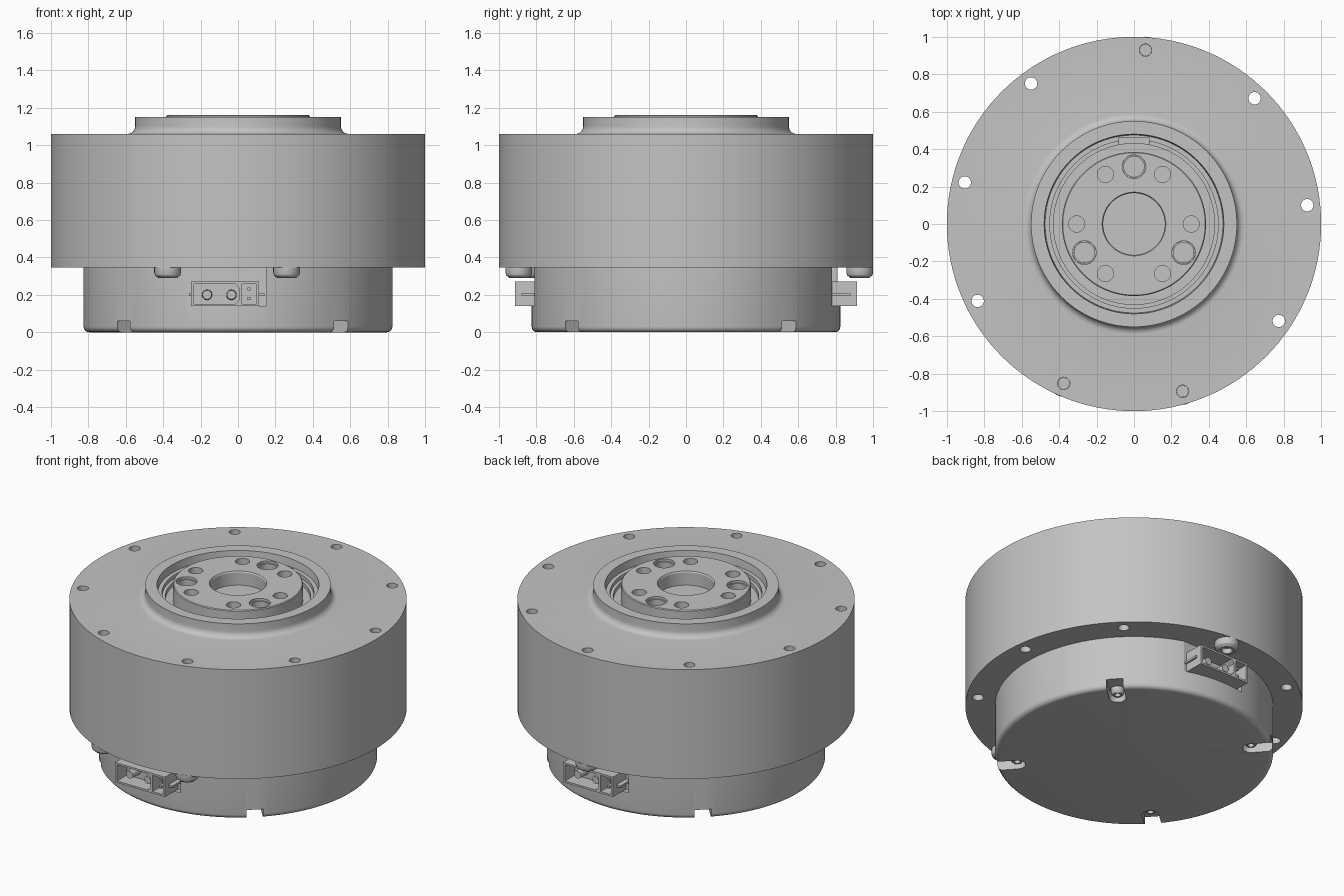
import bpy, bmesh
from math import pi, sin, cos, radians
from mathutils import Matrix, Vector

if "Cube" in bpy.data.objects:
    bpy.data.objects.remove(bpy.data.objects["Cube"])

metal = bpy.data.materials.new("brushed grey metal")
metal.use_nodes = True
grey = (0.55, 0.55, 0.55, 1)
metal.diffuse_color = grey
metal.node_tree.nodes["Principled BSDF"].inputs["Base Color"].default_value = grey


def finish(bm, name, smooth=True):
    """Turn a bmesh into a named object."""
    bmesh.ops.recalc_face_normals(bm, faces=bm.faces)
    mesh = bpy.data.meshes.new(name)
    bm.to_mesh(mesh)
    bm.free()
    mesh.materials.append(metal)
    obj = bpy.data.objects.new(name, mesh)
    bpy.context.collection.objects.link(obj)
    if smooth:
        smooth_off(obj)
    return obj


def smooth_off(obj):
    bpy.ops.object.select_all(action='DESELECT')
    obj.select_set(True)
    bpy.context.view_layer.objects.active = obj
    bpy.ops.object.shade_smooth_by_angle(angle=radians(30))


def lathe(bm, profile, steps=128, at=(0, 0)):
    """Revolve a profile of (radius, z) that starts and ends on the axis."""
    rings = []
    for r, z in profile:
        if r == 0:
            rings.append([bm.verts.new((at[0], at[1], z))] * steps)
        else:
            rings.append([bm.verts.new((at[0] + r * cos(2 * pi * i / steps),
                                        at[1] + r * sin(2 * pi * i / steps), z)) for i in range(steps)])
    for a, b in zip(rings, rings[1:]):
        for i in range(steps):
            j = (i + 1) % steps
            bm.faces.new(list(dict.fromkeys((a[i], a[j], b[j], b[i]))))


def rod(bm, r, z0, z1, at, steps=32):
    """Upright cylinder."""
    bmesh.ops.create_cone(bm, cap_ends=True, segments=steps, radius1=r, radius2=r, depth=z1 - z0,
                          matrix=Matrix.Translation((at[0], at[1], (z0 + z1) / 2)))


def box(bm, lo, hi, turn=Matrix()):
    lo, hi = Vector(lo), Vector(hi)
    place = turn @ Matrix.Translation((lo + hi) / 2) @ Matrix.Diagonal((*(hi - lo), 1))
    bmesh.ops.create_cube(bm, size=1, matrix=place)


def prism(bm, outline, y0, y1, turn=Matrix()):
    """Extrude an outline of (x, z) along y."""
    a, b = ([bm.verts.new(turn @ Vector((x, y, z))) for x, z in outline] for y in (y0, y1))
    bm.faces.new(a)
    bm.faces.new(b)
    for i in range(len(a)):
        j = (i + 1) % len(a)
        bm.faces.new((a[i], a[j], b[j], b[i]))


def carve(obj, cut_bm):
    """Subtract the cutter from the object and drop the cutter."""
    cutter = finish(cut_bm, "cutter", False)
    cutter.hide_render = True
    mod = obj.modifiers.new("cut", 'BOOLEAN')
    mod.operation, mod.solver, mod.object = 'DIFFERENCE', 'EXACT', cutter
    bpy.context.view_layer.objects.active = obj
    bpy.ops.object.modifier_apply(modifier=mod.name)
    bpy.data.objects.remove(cutter)
    smooth_off(obj)


def polar(r, degrees):
    return r * cos(radians(degrees)), r * sin(radians(degrees))


def arc(cx, cz, r, start, end, n=6):
    """Profile points along a fillet."""
    return [(cx + r * cos(radians(start + (end - start) * i / n)),
             cz + r * sin(radians(start + (end - start) * i / n))) for i in range(n + 1)]


half_turns = [Matrix(), Matrix.Rotation(pi, 4, 'Z')]

# Main housing with raised collar and stepped seal recess
bm = bmesh.new()
lathe(bm, [(0, 0.345), (1, 0.345), (1, 1.06)] + arc(0.59, 1.1, 0.04, 270, 180) +
      [(0.55, 1.15), (0.48, 1.15), (0.475, 1.1), (0.45, 1.1), (0.45, 1.075),
       (0.43, 1.075), (0.43, 1.05), (0, 1.05)])
housing = finish(bm, "main_housing")

# Nine flange holes and the key notch in the recess
bm = bmesh.new()
for k in range(9):
    rod(bm, 0.033, 0.2, 1.2, polar(0.931, 6.2 + 40 * k))
box(bm, (-0.08, 0.40, 1.06), (0.08, 0.462, 1.2))
carve(housing, bm)

# Rear cover with rounded lower edge
bm = bmesh.new()
lathe(bm, [(0, 0)] + arc(0.795, 0.03, 0.03, 270, 360) + [(0.825, 0.35), (0, 0.35)])
cover = finish(bm, "rear_cover")

# Flat pockets behind the connectors
bm = bmesh.new()
for turn in half_turns:
    box(bm, (-0.27, -1, 0.14), (0.152, -0.78, 0.4), turn)
carve(cover, bm)

# Four screw slots in the lower edge, each with a rounded inner end
slot_angles = [42 + 90 * k for k in range(4)]
for angle in slot_angles:
    turn = Matrix.Rotation(radians(angle), 4, 'Z')
    w = 0.05
    bm = bmesh.new()
    ends = [(0.9, -w), (0.9, w)] + arc(0.70, 0, w, 90, 270, 10)
    low, high = ([bm.verts.new(turn @ Vector((x, y, z))) for x, y in ends] for z in (-0.1, 0.06))
    bm.faces.new(low)
    bm.faces.new(high)
    for i in range(len(low)):
        j = (i + 1) % len(low)
        bm.faces.new((low[i], low[j], high[j], high[i]))
    carve(cover, bm)


def socket_screw(name, at, r, bottom, seat, shank_top):
    """Domed cap screw, head down, with a hexagon socket."""
    bm = bmesh.new()
    h = seat - bottom
    lathe(bm, [(0, bottom + h * 0.6), (r * 0.45, bottom + h * 0.6), (r * 0.45, bottom),
               (r * 0.7, bottom), (r * 0.93, bottom + h * 0.25), (r, bottom + h * 0.55),
               (r, seat + 0.002), (0, seat + 0.002)], 24, at)
    rod(bm, 0.032, seat, shank_top, at, 24)
    finish(bm, name)


for i, angle in enumerate(slot_angles):
    socket_screw(f"cover_screw_{i + 1}", polar(0.70, angle), 0.04, 0.02, 0.06, 0.1)
for i, angle in enumerate((86.2, 246.2, 286.2)):
    socket_screw(f"flange_bolt_{i + 1}", polar(0.931, angle), 0.072, 0.29, 0.345, 1.0)

# Output hub with bore, dowel holes and threaded holes
bm = bmesh.new()
lathe(bm, [(0, 1.04), (0.385, 1.04), (0.385, 1.155), (0.38, 1.16), (0.17, 1.16), (0.165, 1.152),
           (0.165, 1.07), (0, 1.07)], 96)
hub = finish(bm, "output_hub")
bm = bmesh.new()
for k in range(6):
    rod(bm, 0.043, 1.06, 1.3, polar(0.306, 60 * k))
for k in range(3):
    rod(bm, 0.063, 1.06, 1.3, polar(0.306, 90 + 120 * k))
carve(hub, bm)

# Dowel sleeves lining the three larger holes
for k in range(3):
    bm = bmesh.new()
    lathe(bm, [(0.062, 1.06), (0.062, 1.145), (0.054, 1.145), (0.054, 1.06), (0.062, 1.06)],
          32, polar(0.306, 90 + 120 * k))
    finish(bm, f"dowel_sleeve_{k + 1}")

# Power and signal connectors on the front and back
for side, turn in zip(("front", "back"), half_turns):
    bm = bmesh.new()
    box(bm, (-0.25, -0.915, 0.14), (0.112, -0.775, 0.27), turn)
    shell = finish(bm, side + "_connector_shell")
    bm = bmesh.new()
    prism(bm, [(-0.235, 0.152), (-0.015, 0.152), (0.008, 0.175), (0.008, 0.235),
               (-0.015, 0.258), (-0.235, 0.258)], -1, -0.81, turn)
    box(bm, (0.022, -1, 0.152), (0.099, -0.81, 0.258), turn)
    carve(shell, bm)

    bm = bmesh.new()
    lay = Matrix.Rotation(pi / 2, 4, 'X')
    for x in (-0.165, -0.035):
        bmesh.ops.create_cone(bm, cap_ends=True, segments=20, radius1=0.028, radius2=0.024, depth=0.08,
                              matrix=turn @ Matrix.Translation((x, -0.845, 0.2)) @ lay)
    for z in (0.18, 0.23):
        box(bm, (0.05, -0.89, z - 0.008), (0.066, -0.8, z + 0.008), turn)
    finish(bm, side + "_connector_pins")

    bm = bmesh.new()
    for lo, hi in ((-0.262, -0.245), (0.107, 0.142)):
        box(bm, (lo, -0.88, 0.193), (hi, -0.775, 0.207), turn)
    finish(bm, side + "_connector_tabs", False)
